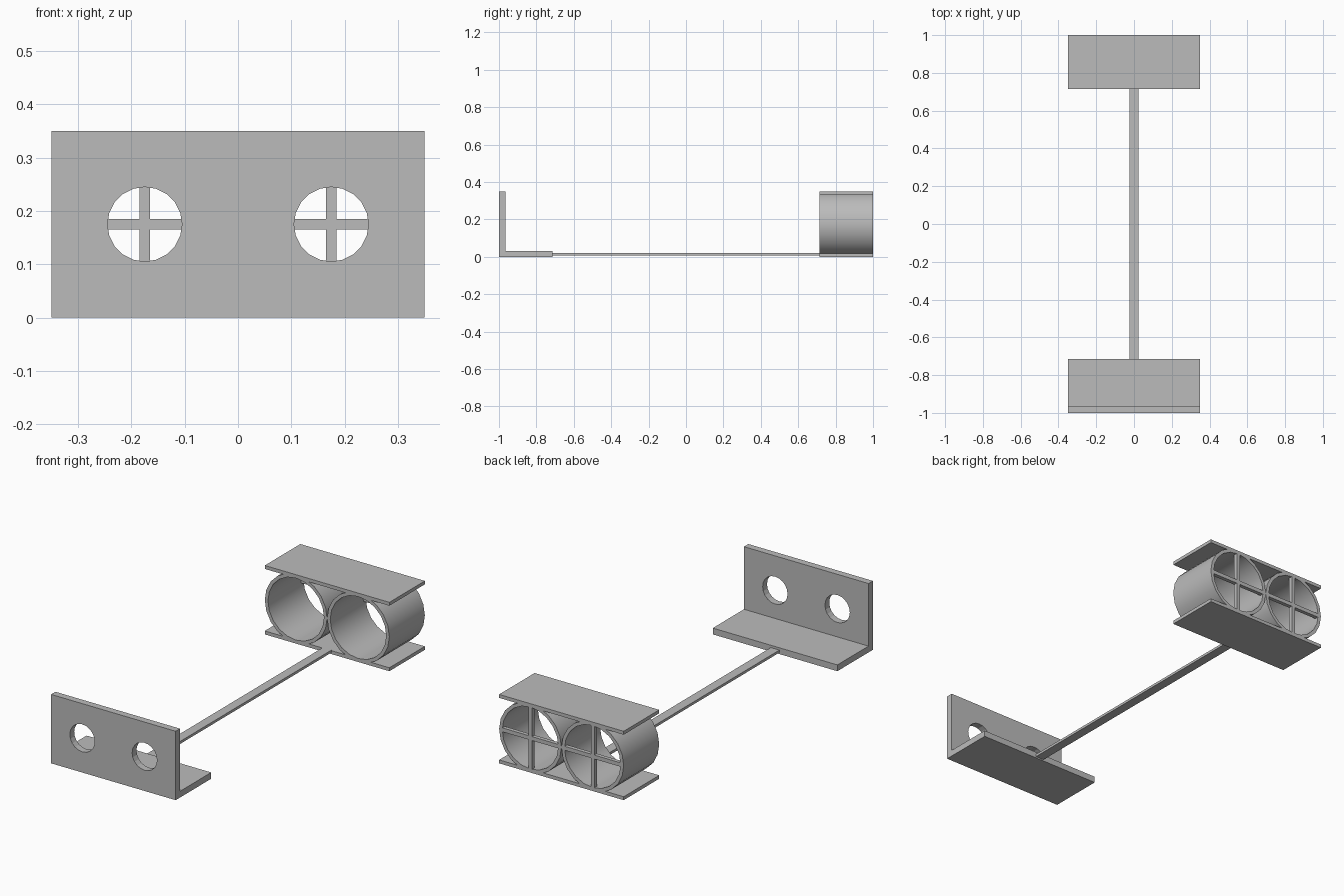
import bpy
import bmesh
import math
from mathutils import Matrix

if "Cube" in bpy.data.objects:
    bpy.data.objects.remove(bpy.data.objects["Cube"], do_unlink=True)

grey = bpy.data.materials.new("plain grey")
grey.use_nodes = True
COLOUR = (0.5, 0.5, 0.5, 1)
grey.diffuse_color = COLOUR
grey.node_tree.nodes["Principled BSDF"].inputs["Base Color"].default_value = COLOUR

HALF = 0.35        # half width of both ends
R = HALF / 2       # tube radius, also centre height and offset
WALL = 0.0175      # tube and rear plate thickness
THICK = 0.035      # front bracket thickness
SIDES = 20
REAR = 0.715       # inner end of the rear housing


def finish(name, bm):
    bmesh.ops.recalc_face_normals(bm, faces=bm.faces)
    mesh = bpy.data.meshes.new(name)
    bm.to_mesh(mesh)
    bm.free()
    mesh.materials.append(grey)
    obj = bpy.data.objects.new(name, mesh)
    bpy.context.collection.objects.link(obj)
    return obj


def activate(obj):
    bpy.ops.object.select_all(action="DESELECT")
    obj.select_set(True)
    bpy.context.view_layer.objects.active = obj


def box(name, x, y, z):
    bm = bmesh.new()
    size = [b - a for a, b in (x, y, z)]
    mid = [(a + b) / 2 for a, b in (x, y, z)]
    bmesh.ops.create_cube(bm, size=1, matrix=Matrix.Translation(mid) @ Matrix.Diagonal((*size, 1)))
    return finish(name, bm)


def prism(name, profile, axis, start, length):
    """Extrude a 2D profile along x or y; the other profile axis is z."""
    bm = bmesh.new()
    verts = [bm.verts.new((start, a, b) if axis == "x" else (a, start, b)) for a, b in profile]
    face = bm.faces.new(verts)
    moved = bmesh.ops.extrude_face_region(bm, geom=[face])["geom"]
    step = (length, 0, 0) if axis == "x" else (0, length, 0)
    bmesh.ops.translate(bm, verts=[v for v in moved if isinstance(v, bmesh.types.BMVert)], vec=step)
    return finish(name, bm)


def circle(cx, radius):
    angles = [i * math.tau / SIDES for i in range(SIDES)]
    return [(cx + radius * math.cos(a), R + radius * math.sin(a)) for a in angles]


def tube(name, cx):
    bm = bmesh.new()
    rings = [[bm.verts.new((x, y, z)) for x, z in circle(cx, radius)]
             for radius, y in ((R, REAR), (R, 1), (R - WALL, 1), (R - WALL, REAR))]
    for k, ring in enumerate(rings):
        after = rings[(k + 1) % len(rings)]
        for i in range(SIDES):
            j = (i + 1) % SIDES
            bm.faces.new((ring[i], ring[j], after[j], after[i]))
    obj = finish(name, bm)
    activate(obj)
    bpy.ops.object.shade_smooth_by_angle(angle=math.radians(30))
    return obj


# Front L-shaped bracket with two eye holes
bracket = prism("front_bracket",
                [(-1, 0), (-REAR, 0), (-REAR, THICK - 0.003), (THICK - 1, THICK - 0.003),
                 (THICK - 1, 2 * R), (-1, 2 * R)], "x", -HALF, 2 * HALF)
for cx in (-R, R):
    cutter = prism("hole_cutter", circle(cx, 0.07), "y", -1.1, 0.2)
    cutter.hide_render = True
    mod = bracket.modifiers.new("eye_hole", "BOOLEAN")
    mod.operation = "DIFFERENCE"
    mod.solver = "EXACT"
    mod.object = cutter
    activate(bracket)
    bpy.ops.object.modifier_apply(modifier=mod.name)
    bpy.data.objects.remove(cutter, do_unlink=True)

# Thin rod joining both ends
box("connecting_rod", (-0.024, 0.024), (-REAR, REAR), (0.007, 0.02))

# Rear housing: plates, tubes and crosshairs
box("rear_bottom_plate", (-HALF, HALF), (REAR, 1), (0, WALL))
box("rear_top_plate", (-HALF, HALF), (REAR, 1), (2 * R - WALL, 2 * R))
for side, cx in (("right", -R), ("left", R)):
    tube(side + "_tube", cx)
    reach = R - WALL / 2
    box(side + "_vertical_bar", (cx - 0.01, cx + 0.01), (0.98, 1), (R - reach, R + reach))
    box(side + "_horizontal_bar", (cx - reach, cx + reach), (0.98, 1), (R - 0.01, R + 0.01))
